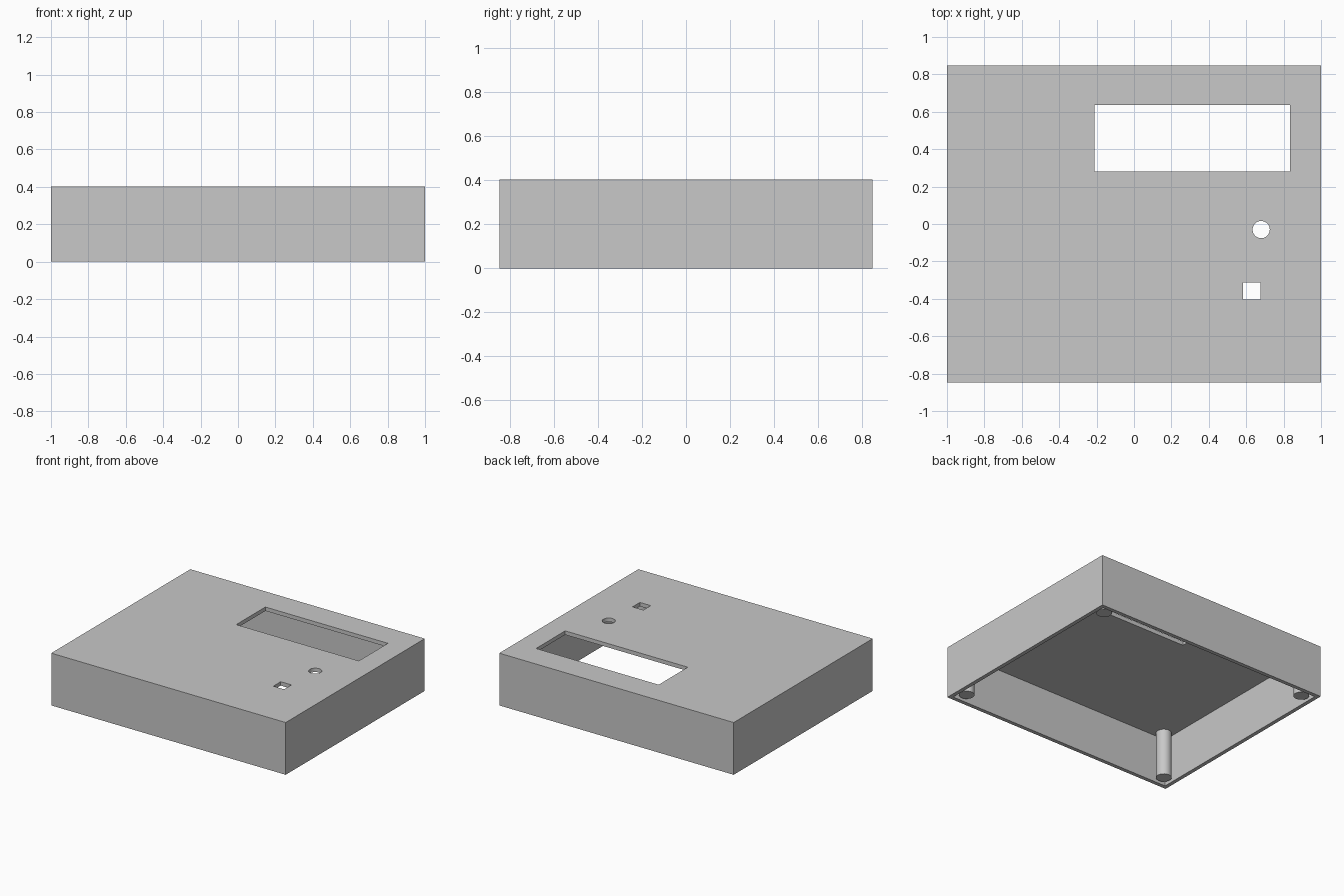
import bpy
from math import radians

WIDTH, DEPTH, HEIGHT = 2.0, 1.694, 0.403
WALL = 0.03
POST_RADIUS, POST_INSET, POST_RECESS = 0.055, 0.097, 0.012

default_cube = bpy.data.objects.get("Cube")
if default_cube:
    bpy.data.objects.remove(default_cube, do_unlink=True)

# Single plain grey plastic
grey = bpy.data.materials.new("grey_plastic")
grey.use_nodes = True
colour = (0.58, 0.58, 0.58, 1)
grey.diffuse_color = colour
grey.node_tree.nodes["Principled BSDF"].inputs["Base Color"].default_value = colour


def box(name, x, y, z):
    """Box from (min, max) pairs on each axis."""
    bpy.ops.mesh.primitive_cube_add(size=1, location=[sum(p) / 2 for p in (x, y, z)])
    ob = bpy.context.object
    ob.name = name
    ob.scale = [p[1] - p[0] for p in (x, y, z)]
    bpy.ops.object.transform_apply(location=False, rotation=False, scale=True)
    return ob


def cylinder(name, x, y, z, radius):
    bpy.ops.mesh.primitive_cylinder_add(vertices=48, radius=radius, depth=z[1] - z[0],
                                        location=(x, y, sum(z) / 2))
    ob = bpy.context.object
    ob.name = name
    return ob


def cut(target, cutter):
    """Subtract the cutter and throw it away."""
    cutter.hide_render = True
    mod = target.modifiers.new("cut", "BOOLEAN")
    mod.operation, mod.solver, mod.object = "DIFFERENCE", "EXACT", cutter
    bpy.context.view_layer.objects.active = target
    bpy.ops.object.modifier_apply(modifier=mod.name)
    bpy.data.objects.remove(cutter, do_unlink=True)


def finish(ob):
    ob.data.materials.clear()
    ob.data.materials.append(grey)
    bpy.ops.object.select_all(action="DESELECT")
    ob.select_set(True)
    bpy.context.view_layer.objects.active = ob
    bpy.ops.object.shade_smooth_by_angle(angle=radians(30))


# Enclosure shell, open underneath
hx, hy = WIDTH / 2, DEPTH / 2
shell = box("enclosure_shell", (-hx, hx), (-hy, hy), (0, HEIGHT))
cut(shell, box("cavity_cutter", (WALL - hx, hx - WALL), (WALL - hy, hy - WALL),
               (-0.1, HEIGHT - WALL)))

# Openings through the top panel
through = (HEIGHT - 0.1, HEIGHT + 0.1)
cut(shell, box("display_cutter", (-0.212, 0.834), (0.281, 0.636), through))
cut(shell, cylinder("round_button_cutter", 0.68, -0.03, through, 0.046))
cut(shell, box("square_button_cutter", (0.584, 0.676), (-0.404, -0.314), through))
finish(shell)

# Corner screw posts hanging from the panel
for side, sx in (("right", -1), ("left", 1)):
    for end, sy in (("front", -1), ("back", 1)):
        finish(cylinder(f"{end}_{side}_post", sx * (hx - POST_INSET), sy * (hy - POST_INSET),
                        (POST_RECESS, HEIGHT - WALL + 0.005), POST_RADIUS))
